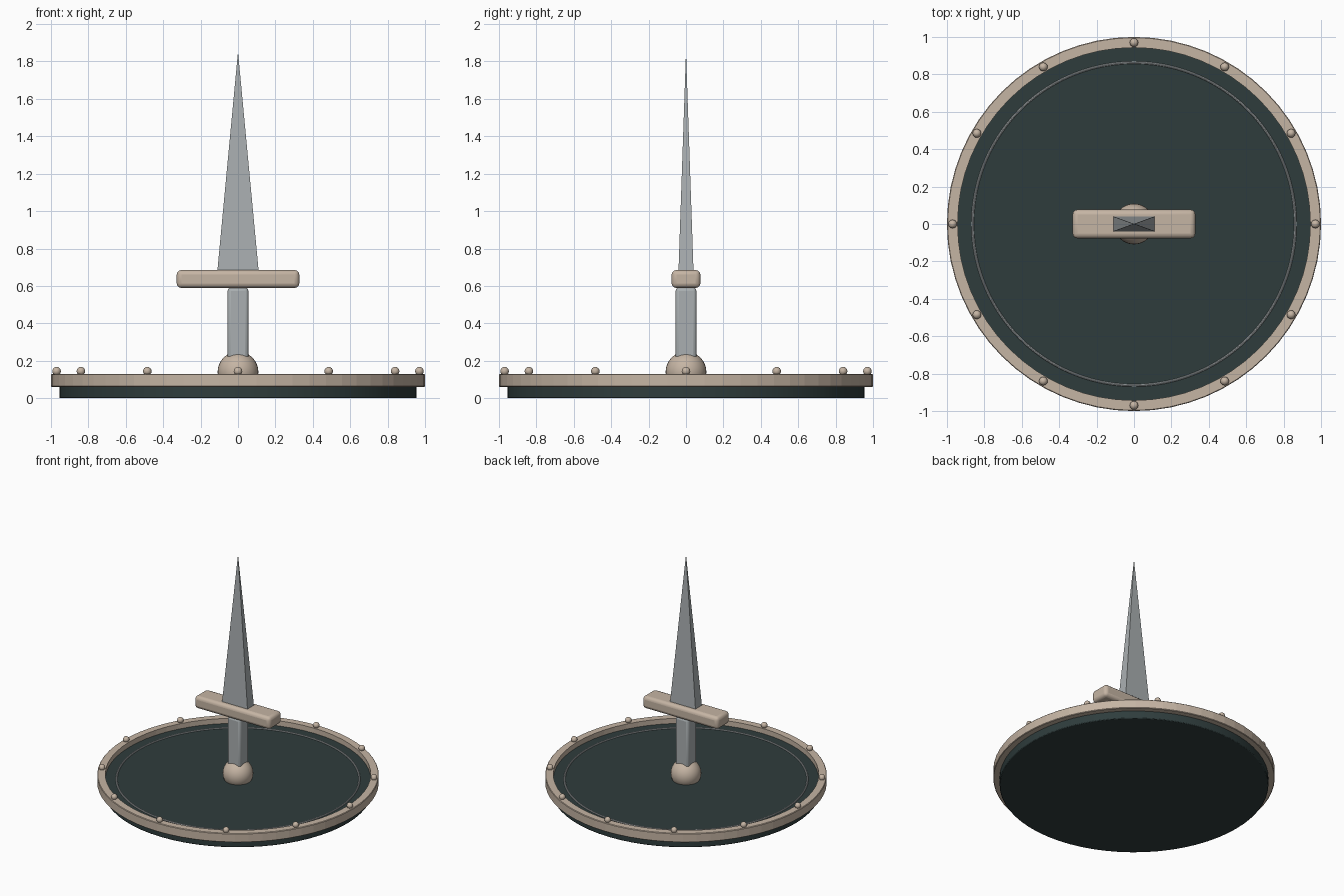
import bpy, bmesh, math

if "Cube" in bpy.data.objects:
    bpy.data.objects.remove(bpy.data.objects["Cube"])


def material(name, rgb):
    m = bpy.data.materials.new(name)
    m.diffuse_color = (*rgb, 1)
    m.use_nodes = True
    m.node_tree.nodes["Principled BSDF"].inputs["Base Color"].default_value = m.diffuse_color
    return m


CREAM = material("pale bronze", (0.56, 0.46, 0.37))
STEEL = material("steel grey", (0.40, 0.43, 0.44))
TEAL = material("dark teal", (0.028, 0.046, 0.046))


def finish(name, mat, smooth=True):
    ob = bpy.context.object
    ob.name = name
    ob.data.materials.append(mat)
    bpy.ops.object.transform_apply(location=False, rotation=True, scale=True)
    if smooth:
        bpy.ops.object.shade_smooth_by_angle(angle=math.radians(30))
    return ob


def bevel(ob, width, segments):
    b = ob.modifiers.new("bevel", 'BEVEL')
    b.width, b.segments, b.limit_method = width, segments, 'ANGLE'


def ball(name, radius, loc, mat, seg=32, rings=16):
    bpy.ops.mesh.primitive_uv_sphere_add(segments=seg, ring_count=rings, radius=radius, location=loc)
    return finish(name, mat)


def rounded_box(name, size, loc, mat, width):
    bpy.ops.mesh.primitive_cube_add(size=1, location=loc)
    bpy.context.object.scale = size
    ob = finish(name, mat)
    bevel(ob, width, 3)
    return ob


def lathe_ring(name, profile, mat, seg=64):
    """Closed profile of (radius, z) points swept around z."""
    bm = bmesh.new()
    loops = []
    for i in range(seg):
        a = 2 * math.pi * i / seg
        loops.append([bm.verts.new((r * math.cos(a), r * math.sin(a), z)) for r, z in profile])
    n = len(profile)
    for i in range(seg):
        p, q = loops[i], loops[(i + 1) % seg]
        for j in range(n):
            k = (j + 1) % n
            bm.faces.new((p[j], q[j], q[k], p[k]))
    bmesh.ops.recalc_face_normals(bm, faces=bm.faces)
    me = bpy.data.meshes.new(name)
    bm.to_mesh(me)
    bm.free()
    ob = bpy.data.objects.new(name, me)
    bpy.context.collection.objects.link(ob)
    me.materials.append(mat)
    return ob


# Round board with a softened edge
bpy.ops.mesh.primitive_cylinder_add(vertices=64, radius=0.955, depth=0.09, location=(0, 0, 0.045))
bevel(finish("board", TEAL), 0.006, 2)

# Raised outer band
lathe_ring("rim", [(0.943, 0.06), (0.996, 0.06), (1.0, 0.064), (1.0, 0.126),
                   (0.996, 0.13), (0.943, 0.13)], CREAM)

# Thin inlay ring
bpy.ops.mesh.primitive_torus_add(major_segments=96, minor_segments=8, major_radius=0.863,
                                 minor_radius=0.007, location=(0, 0, 0.092))
finish("inlay_ring", STEEL)

# Rivets around the band
for i in range(12):
    a = math.pi * i / 6
    ball(f"rivet_{i + 1}", 0.023, (0.97 * math.cos(a), 0.97 * math.sin(a), 0.144), CREAM, 16, 8)

# Pommel, grip and crossguard
ball("pommel", 0.109, (0, 0, 0.14), CREAM)
rounded_box("grip", (0.112, 0.112, 0.40), (0, 0, 0.39), STEEL, 0.018)
rounded_box("crossguard", (0.656, 0.154, 0.096), (0, 0, 0.637), CREAM, 0.025)

# Four-sided tapering blade
bpy.ops.mesh.primitive_cone_add(vertices=4, radius1=math.sqrt(2), radius2=0, depth=1.168,
                                location=(0, 0, 1.268), rotation=(0, 0, math.pi / 4))
bpy.ops.object.transform_apply(location=False, rotation=True, scale=False)
bpy.context.object.scale = (0.11, 0.04, 1)
finish("blade", STEEL, smooth=False)
